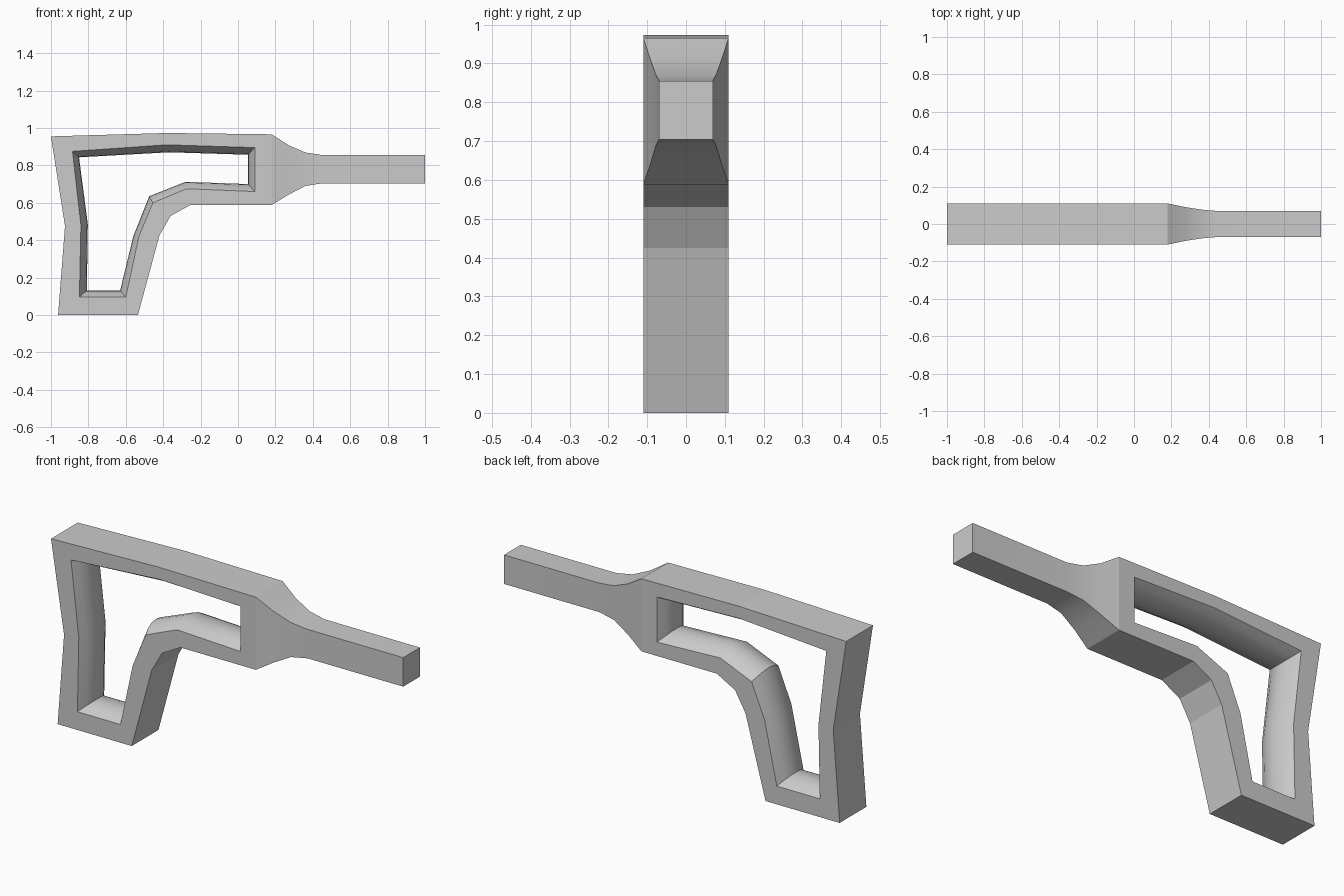
import bpy, bmesh, math

if "Cube" in bpy.data.objects:
    bpy.data.objects.remove(bpy.data.objects["Cube"])

# Side-view profiles as (x, z)
outline = [(0.18, 0.966), (-0.38, 0.973), (-1.0, 0.955), (-0.925, 0.475), (-0.962, 0.0),
           (-0.535, 0.0), (-0.42, 0.425), (-0.36, 0.53), (-0.255, 0.588), (0.18, 0.588)]
hole_rim = [(-0.885, 0.875), (-0.38, 0.91), (0.09, 0.895), (0.09, 0.66), (-0.275, 0.675),
            (-0.455, 0.60), (-0.53, 0.42), (-0.60, 0.095), (-0.848, 0.095), (-0.84, 0.48)]
hole_mid = [(-0.85, 0.843), (-0.37, 0.87), (0.053, 0.857), (0.053, 0.70), (-0.28, 0.712),
            (-0.475, 0.635), (-0.56, 0.42), (-0.63, 0.132), (-0.808, 0.132), (-0.803, 0.485)]
# Neck and nose sections: x, half width, bottom, top
sections = [(0.27, 0.091, 0.643, 0.908), (0.36, 0.077, 0.69, 0.869),
            (0.45, 0.069, 0.704, 0.855), (1.0, 0.069, 0.704, 0.855)]
HALF = 0.11
RINGS = 6

bm = bmesh.new()


def add_ring(points, y):
    return [bm.verts.new((x, y, z)) for x, z in points]


def bridge(a, b, closed=True, smooth=False):
    n = len(a)
    for i in range(n if closed else n - 1):
        j = (i + 1) % n
        bm.faces.new((a[i], a[j], b[j], b[i])).smooth = smooth


# Outer walls, left open where the neck begins
front, back = add_ring(outline, -HALF), add_ring(outline, HALF)
bridge(front, back, closed=False)

# Opening with walls bulging inward at mid depth
rings = []
for k in range(RINGS + 1):
    t = 2 * k / RINGS - 1
    s = 1 - t * t
    pts = [(a[0] + (b[0] - a[0]) * s, a[1] + (b[1] - a[1]) * s)
           for a, b in zip(hole_rim, hole_mid)]
    rings.append(add_ring(pts, t * HALF))
for a, b in zip(rings, rings[1:]):
    bridge(a, b, smooth=True)

# Flat side faces around the opening
for outer, inner in ((front, rings[0]), (back, rings[-1])):
    edges = []
    for loop in (outer, inner):
        for i, v in enumerate(loop):
            w = loop[(i + 1) % len(loop)]
            edges.append(bm.edges.get((v, w)) or bm.edges.new((v, w)))
    bmesh.ops.triangle_fill(bm, use_beauty=True, use_dissolve=False, edges=edges)

# Neck flaring down to the square nose
last = [front[0], front[-1], back[-1], back[0]]
for x, w, lo, hi in sections:
    ring = [bm.verts.new(p) for p in ((x, -w, hi), (x, -w, lo), (x, w, lo), (x, w, hi))]
    bridge(last, ring, smooth=True)
    last = ring
bm.faces.new(last)

# Consistent normals and crisp corners
bmesh.ops.recalc_face_normals(bm, faces=bm.faces)
for e in bm.edges:
    e.smooth = e.calc_face_angle(math.pi) < math.radians(30)

mesh = bpy.data.meshes.new("frame_body")
bm.to_mesh(mesh)
bm.free()
obj = bpy.data.objects.new("frame_body", mesh)
bpy.context.collection.objects.link(obj)
